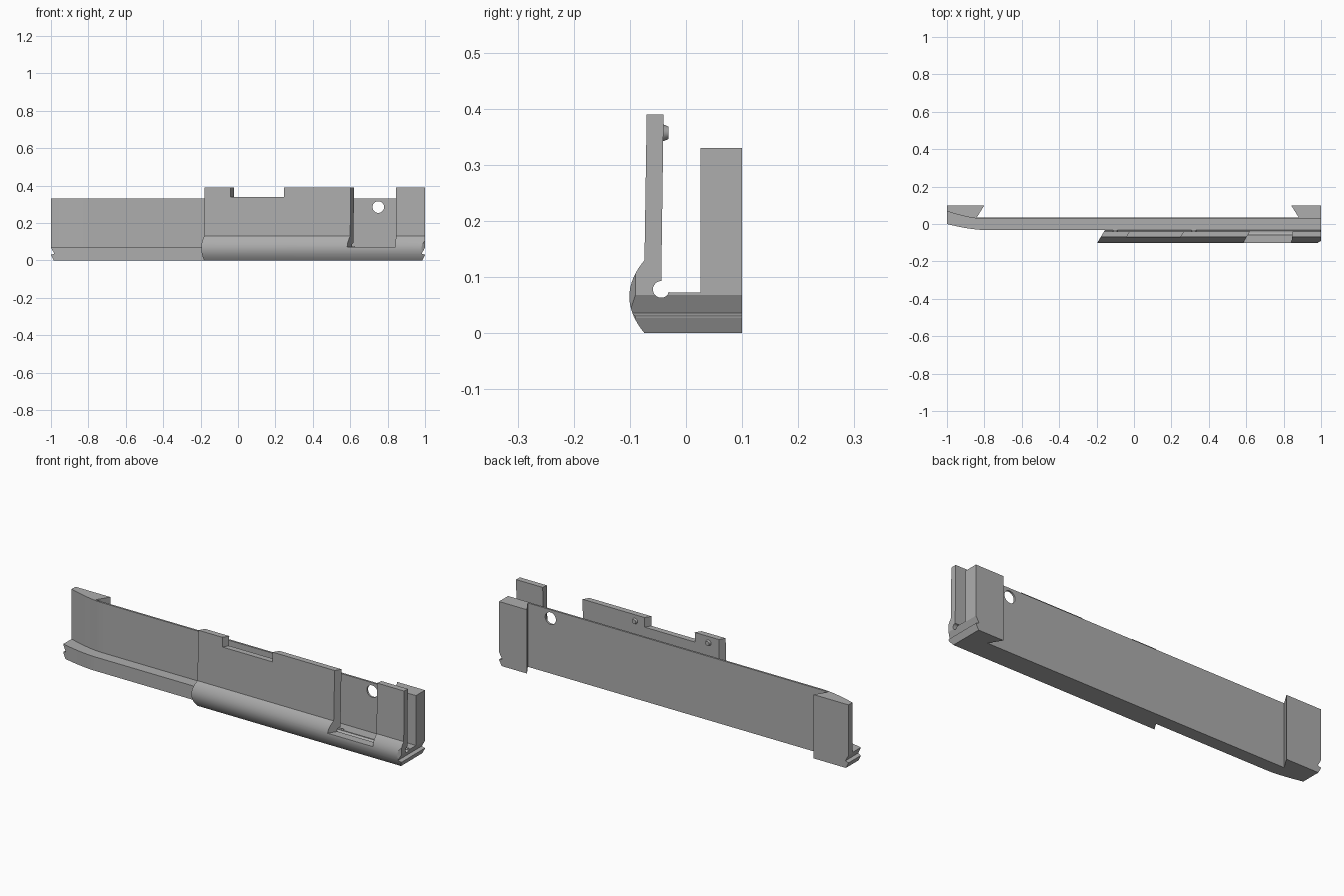
import bpy, bmesh, math

cube = bpy.data.objects.get("Cube")
if cube:
    bpy.data.objects.remove(cube, do_unlink=True)

GREY = (0.42, 0.42, 0.42, 1.0)
mat = bpy.data.materials.new("plain grey")
mat.use_nodes = True
mat.diffuse_color = GREY
mat.node_tree.nodes["Principled BSDF"].inputs["Base Color"].default_value = GREY
SLANT = 0.6  # the clip ends lean along x as y grows


def prism(name, outline, low, high, place):
    """Extrude a 2D outline from low to high; place maps (u, v, w) to xyz."""
    bm = bmesh.new()
    rings = [[bm.verts.new(place(u, v, w)) for u, v in outline] for w in (low, high)]
    bm.faces.new(rings[0])
    bm.faces.new(rings[1])
    n = len(outline)
    for i in range(n):
        j = (i + 1) % n
        bm.faces.new((rings[0][i], rings[0][j], rings[1][j], rings[1][i]))
    bmesh.ops.recalc_face_normals(bm, faces=bm.faces)
    mesh = bpy.data.meshes.new(name)
    bm.to_mesh(mesh)
    bm.free()
    mesh.materials.append(mat)
    obj = bpy.data.objects.new(name, mesh)
    bpy.context.collection.objects.link(obj)
    return obj


def upright(u, v, w):
    return (u, v, w)


def across(u, v, w):
    return (u, w, v)


def cut(obj, cutters):
    """Subtract the cutters and bake the result."""
    for c in cutters:
        mod = obj.modifiers.new("cut", "BOOLEAN")
        mod.operation = "DIFFERENCE"
        mod.solver = "EXACT"
        mod.object = c
    bpy.context.view_layer.update()
    graph = bpy.context.evaluated_depsgraph_get()
    baked = bpy.data.meshes.new_from_object(obj.evaluated_get(graph))
    obj.modifiers.clear()
    obj.data = baked


def circle(cx, cy, r, n=32):
    return [(cx + r * math.cos(2 * math.pi * i / n),
             cy + r * math.sin(2 * math.pi * i / n)) for i in range(n)]


def swept_edge(y, rise):
    """Front edge that curves backward toward the left-hand tip."""
    return [(-1 + 0.2 * i / 12, y + rise * (1 - i / 12) ** 1.6) for i in range(13)]


# Long wall with a swept end and dovetail blocks at the back
wall = prism("back_wall", swept_edge(0.026, 0.042) +
             [(1, 0.026), (1, 0.1), (0.84, 0.1), (0.88, 0.036),
              (-0.84, 0.036), (-0.8, 0.1), (-1, 0.1)], 0, 0.33, upright)

# Floor ledge
floor = prism("floor_ledge", swept_edge(-0.032, 0.032) +
              [(1, -0.032), (1, 0.1), (0.84, 0.1), (0.88, 0.036),
               (-0.84, 0.036), (-0.8, 0.1), (-1, 0.1)], 0, 0.072, upright)

# Clip panel with a rounded outer bulge and a relief groove at its root
bulge = []
for i in range(17):
    t = i / 16
    z = 0.13 * t
    bulge.append((-0.101 + 0.027 * abs(2 * t - 1) ** 2, z))
groove = [(-0.044 + 0.015 * math.cos(a), 0.078 + 0.015 * math.sin(a))
          for a in [math.radians(90 + 270 * i / 14) for i in range(15)]]
section = bulge + [(-0.070, 0.39), (-0.040, 0.39), (-0.044, 0.10)] + groove + \
    [(-0.029, 0.072), (-0.029, 0)]


def along(u, v, w):
    # only the left-hand end leans
    return (w + (SLANT * (u + 0.07) if w < 0.5 else 0), u, v)


panel = prism("clip_panel", section, -0.178, 1, along)


# Cutters
def slot(name, x0, x1, lean0, lean1, z0):
    ya, yb = -0.13, -0.029
    pts = [(x0 + lean0 * (ya + 0.07), ya), (x1 + lean1 * (ya + 0.07), ya),
           (x1 + lean1 * (yb + 0.07), yb), (x0 + lean0 * (yb + 0.07), yb)]
    return prism(name, pts, z0, 0.5, upright)


notch = slot("notch_cutter", -0.04, 0.247, SLANT, SLANT, 0.34)
window = slot("window_cutter", 0.602, 0.845, SLANT, 0.1, 0.072)
hole = prism("hole_cutter", circle(0.75, 0.285, 0.031), -0.02, 0.09, across)
grooves = []
for side in (-1, 1):
    tip = [(1.05, -0.02), (0.985, -0.02), (0.985, 0.0), (1.001, 0.03),
           (0.982, 0.036), (1.001, 0.07), (1.05, 0.07)]
    grooves.append(prism("end_groove_cutter", [(side * x, z) for x, z in tip],
                         -0.2, 0.2, across))
corner = prism("corner_cutter", [(0.975, -0.105), (1.05, -0.06), (1.05, -0.15), (0.975, -0.15)],
               -0.1, 0.13, upright)

cut(wall, [hole] + grooves)
cut(floor, grooves)
cut(panel, [notch, window, grooves[1], corner])
for c in [notch, window, hole, corner] + grooves:
    bpy.data.objects.remove(c, do_unlink=True)

# Small tapered pegs on the inside of the panel
pegs = []
for x in (-0.10, 0.32):
    bpy.ops.mesh.primitive_cone_add(vertices=24, radius1=0.016, radius2=0.011, depth=0.012,
                                    location=(x, -0.037, 0.357),
                                    rotation=(-math.pi / 2, 0, 0))
    peg = bpy.context.object
    peg.name = "inner_peg"
    peg.data.materials.append(mat)
    pegs.append(peg)

# Smooth the curved faces, keep corners sharp
bpy.ops.object.select_all(action="DESELECT")
for o in [wall, floor, panel] + pegs:
    o.select_set(True)
bpy.context.view_layer.objects.active = wall
bpy.ops.object.shade_smooth_by_angle(angle=math.radians(25))
